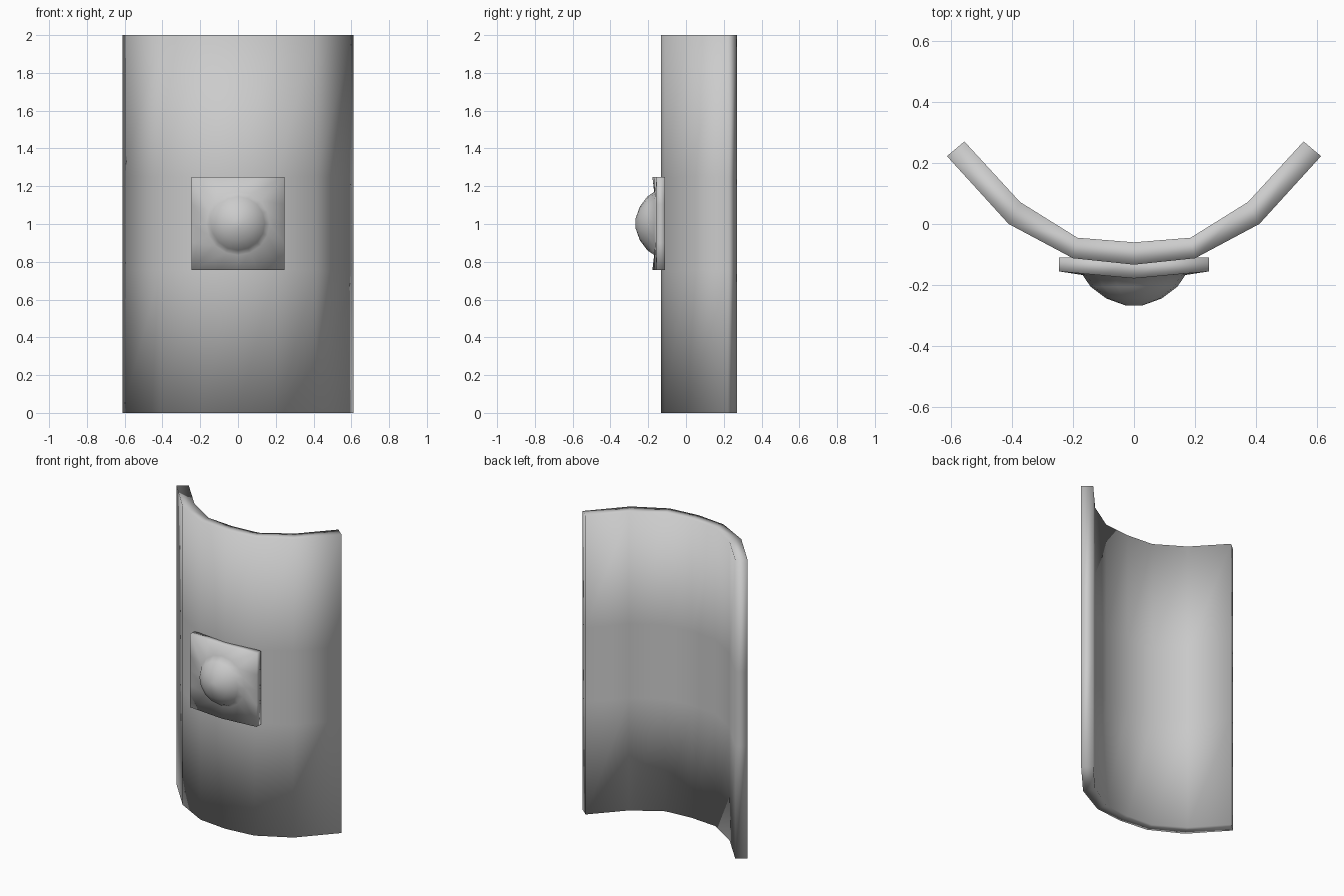
import bpy, bmesh, math

if "Cube" in bpy.data.objects:
    bpy.data.objects.remove(bpy.data.objects["Cube"])


def finish(bm, name):
    bmesh.ops.recalc_face_normals(bm, faces=bm.faces)
    mesh = bpy.data.meshes.new(name)
    bm.to_mesh(mesh)
    bm.free()
    mesh.shade_smooth()
    obj = bpy.data.objects.new(name, mesh)
    bpy.context.collection.objects.link(obj)
    return obj


def bridge(bm, a, b):
    n = len(a)
    for i in range(n):
        j = (i + 1) % n
        bm.faces.new((a[i], a[j], b[j], b[i]))


# Curved shield body: right half of the section, mirrored in x
front = [(0, -.133), (.2, -.112), (.41, 0), (.612, .222)]
back = [(0, -.06), (.185, -.045), (.373, .072), (.555, .27)]


def mirrored(half):
    return [(-x, y) for x, y in half[:0:-1]] + half


front, back = mirrored(front), mirrored(back)
bm = bmesh.new()
rows = []
for z in (0, .755, 1.25, 2):
    f = [bm.verts.new((x, y, z)) for x, y in front]
    b = [bm.verts.new((x, y, z)) for x, y in back]
    rows.append((f, b))
for (f0, b0), (f1, b1) in zip(rows, rows[1:]):
    bridge(bm, f0 + b0[::-1], f1 + b1[::-1])
for f, b in (rows[0], rows[-1]):
    for i in range(len(f) - 1):
        bm.faces.new((f[i], f[i + 1], b[i + 1], b[i]))
finish(bm, "shield_body")

# Square mounting plate that flows into a round central boss
N, HALF, ZC = 16, .246, 1.003
bm = bmesh.new()


def square_ring(front_side):
    ring = []
    for i in range(N):
        a = 2 * math.pi * i / N
        c, s = math.cos(a), math.sin(a)
        k = HALF / max(abs(c), abs(s))
        y = -.178 + .023 * abs(c * k) / HALF if front_side else -.11
        ring.append(bm.verts.new((c * k, y, ZC + s * k)))
    return ring


def round_ring(r, y):
    return [bm.verts.new((r * math.cos(2 * math.pi * i / N), y,
                          ZC + r * math.sin(2 * math.pi * i / N))) for i in range(N)]


rings = [square_ring(False), square_ring(True)]
rings += [round_ring(r, y) for r, y in
          ((.168, -.167), (.142, -.205), (.09, -.244), (.026, -.267))]
for a, b in zip(rings, rings[1:]):
    bridge(bm, a, b)
bm.faces.new(rings[0])
bm.faces.new(rings[-1])
finish(bm, "boss_plate")
